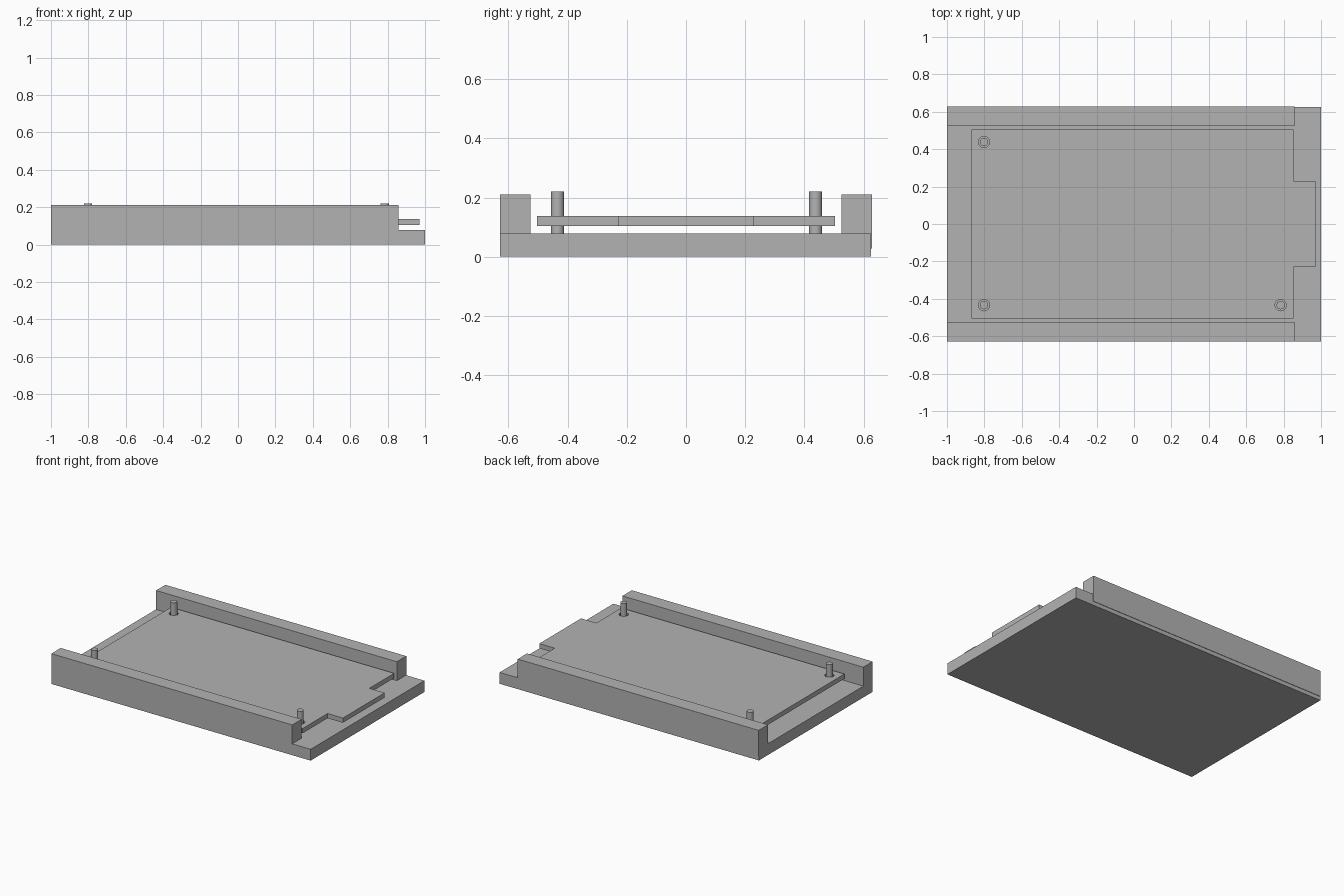
import bpy
import bmesh

cube = bpy.data.objects.get("Cube")
if cube:
    bpy.data.objects.remove(cube, do_unlink=True)

GREY = (0.45, 0.45, 0.45, 1)
mat = bpy.data.materials.new("plain grey")
mat.use_nodes = True
mat.diffuse_color = GREY
mat.node_tree.nodes["Principled BSDF"].inputs["Base Color"].default_value = GREY


def prism(name, outline, z0, z1):
    """Extrude a flat outline from z0 up to z1."""
    bm = bmesh.new()
    face = bm.faces.new([bm.verts.new((x, y, z0)) for x, y in outline])
    top = bmesh.ops.extrude_face_region(bm, geom=[face])["geom"]
    verts = [v for v in top if isinstance(v, bmesh.types.BMVert)]
    bmesh.ops.translate(bm, verts=verts, vec=(0, 0, z1 - z0))
    bmesh.ops.recalc_face_normals(bm, faces=bm.faces)
    mesh = bpy.data.meshes.new(name)
    bm.to_mesh(mesh)
    bm.free()
    mesh.materials.append(mat)
    obj = bpy.data.objects.new(name, mesh)
    bpy.context.collection.objects.link(obj)
    return obj


def box(name, x0, x1, y0, y1, z0, z1):
    return prism(name, [(x0, y0), (x1, y0), (x1, y1), (x0, y1)], z0, z1)


def cylinder(name, x, y, radius, z0, z1):
    bpy.ops.mesh.primitive_cylinder_add(
        vertices=32, radius=radius, depth=z1 - z0, location=(x, y, (z0 + z1) / 2))
    obj = bpy.context.object
    obj.name = name
    obj.data.materials.append(mat)
    bpy.ops.object.shade_smooth_by_angle()
    return obj


# Base plate and the two side rails; the back rail overhangs the plate slightly
box("base_plate", -1, 1, -0.628, 0.625, 0, 0.079)
box("front_rail", -1, 0.858, -0.628, -0.525, 0.079, 0.211)
box("back_rail", -1, 0.858, 0.525, 0.628, 0.027, 0.211)

# Floating board with a connector tab on one end
half = [(-0.869, -0.504), (0.852, -0.504), (0.852, -0.23), (0.97, -0.23)]
board = prism("board", half + [(x, -y) for x, y in reversed(half)], 0.104, 0.137)

# Pins standing in clearance holes through the board
pins = {"front_left": (0.784, -0.434), "front_right": (-0.802, -0.434),
        "back_right": (-0.802, 0.438)}
for corner, (x, y) in pins.items():
    cylinder(corner + "_pin", x, y, 0.022, 0.06, 0.221)
    cutter = cylinder(corner + "_hole_cutter", x, y, 0.03, 0.09, 0.15)
    cutter.hide_render = True
    cutter.hide_set(True)
    cutter.display_type = 'WIRE'
    cut = board.modifiers.new(corner + "_hole", 'BOOLEAN')
    cut.operation = 'DIFFERENCE'
    cut.solver = 'EXACT'
    cut.object = cutter
